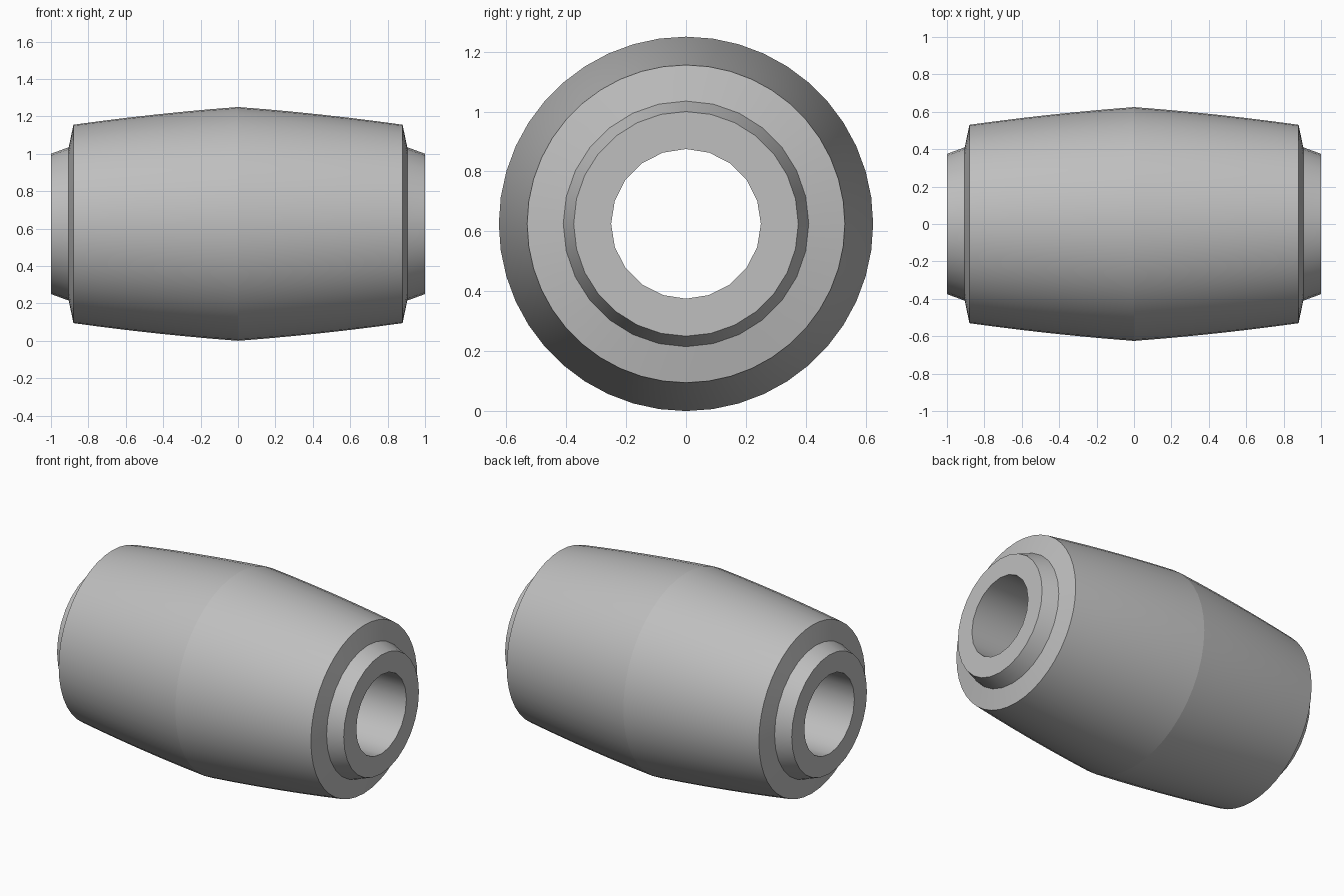
import bpy
import bmesh
from math import sin, cos, pi, radians

cube = bpy.data.objects.get("Cube")
if cube:
    bpy.data.objects.remove(cube, do_unlink=True)

CENTRE_Z = 0.625
BORE, COLLAR, BARREL = 20, 28, 44  # sides of each round section

steel = bpy.data.materials.new("plain grey")
steel.use_nodes = True
grey = (0.52, 0.52, 0.52, 1)
steel.diffuse_color = grey
steel.node_tree.nodes["Principled BSDF"].inputs["Base Color"].default_value = grey


def ring(bm, x, radius, sides):
    """Closed loop of edges around the x axis."""
    verts = []
    for i in range(sides):
        a = 2 * pi * i / sides
        verts.append(bm.verts.new((x, radius * sin(a), CENTRE_Z + radius * cos(a))))
    return [bm.edges.new((v, verts[i - 1])) for i, v in enumerate(verts)]


def bulge(x):
    return 0.625 - 0.075 * abs(x) - 0.037 * x * x


# Half profile from the bore mouth to just short of the middle
half = [(1.0, 0.25, BORE), (1.0, 0.375, COLLAR), (0.905, 0.41, COLLAR)]
half += [(x, bulge(x), BARREL) for x in (0.88, 0.74, 0.59, 0.44, 0.29, 0.15)]
middle = [(0, bulge(0), BARREL)]
profile = half + middle + [(-x, r, n) for x, r, n in reversed(half)]

# Closed sleeve: outer skin, stepped ends and through bore
bm = bmesh.new()
rings = [ring(bm, *p) for p in profile]
for i, loop in enumerate(rings):
    bmesh.ops.bridge_loops(bm, edges=rings[i - 1] + loop)
bmesh.ops.recalc_face_normals(bm, faces=bm.faces)
mesh = bpy.data.meshes.new("barrel_sleeve")
bm.to_mesh(mesh)
bm.free()
mesh.materials.append(steel)

sleeve = bpy.data.objects.new("barrel_sleeve", mesh)
bpy.context.collection.objects.link(sleeve)
bpy.ops.object.select_all(action="DESELECT")
sleeve.select_set(True)
bpy.context.view_layer.objects.active = sleeve
bpy.ops.object.shade_smooth_by_angle(angle=radians(25))

# Crisp crease around the widest section
for edge in mesh.edges:
    if all(abs(mesh.vertices[v].co.x) < 0.001 for v in edge.vertices):
        edge.use_edge_sharp = True
